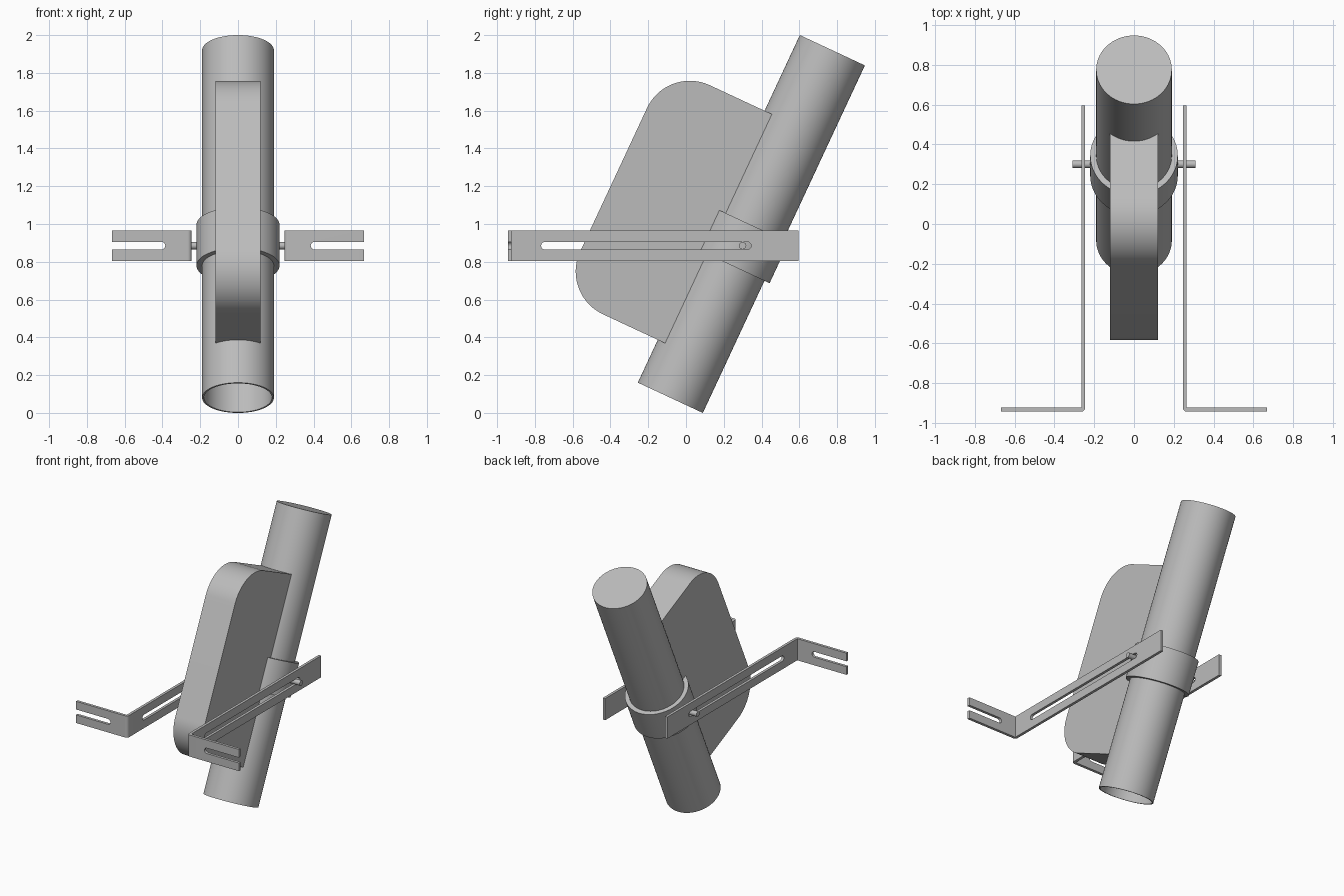
import bpy, bmesh
from math import radians, sin, cos, pi
from mathutils import Matrix, Vector

if "Cube" in bpy.data.objects:
    bpy.data.objects.remove(bpy.data.objects["Cube"])

grey = bpy.data.materials.new("plain grey")
grey.use_nodes = True
grey.diffuse_color = (0.5, 0.5, 0.5, 1)
grey.node_tree.nodes["Principled BSDF"].inputs["Base Color"].default_value = (0.5, 0.5, 0.5, 1)

# Tilted frame shared by the tube, collar and fin
TILT = Matrix.Translation((0, -0.083, 0.08)) @ Matrix.Rotation(radians(-25), 4, "X")
TUBE_R, TUBE_LEN = 0.19, 2.03
SLOT_Z, SLOT_R = 0.885, 0.02


def finish(name, bm, matrix=Matrix()):
    bmesh.ops.remove_doubles(bm, verts=bm.verts, dist=1e-5)
    bmesh.ops.recalc_face_normals(bm, faces=bm.faces)
    bm.transform(matrix)
    mesh = bpy.data.meshes.new(name)
    bm.to_mesh(mesh)
    bm.free()
    mesh.materials.append(grey)
    obj = bpy.data.objects.new(name, mesh)
    bpy.context.collection.objects.link(obj)
    return obj


def select(obj):
    bpy.ops.object.select_all(action="DESELECT")
    obj.select_set(True)
    bpy.context.view_layer.objects.active = obj


def smooth(obj):
    select(obj)
    bpy.ops.object.shade_smooth_by_angle(angle=radians(30))


def lathe(name, profile, matrix):
    """Revolve (radius, height) points around local z."""
    bm = bmesh.new()
    verts = [bm.verts.new((r, 0, z)) for r, z in profile]
    edges = [bm.edges.new(pair) for pair in zip(verts, verts[1:])]
    bmesh.ops.spin(bm, geom=verts + edges, axis=(0, 0, 1), cent=(0, 0, 0),
                   steps=72, angle=2 * pi, use_merge=True)
    return finish(name, bm, matrix)


def prism(name, outline, offset, matrix=Matrix()):
    """Extrude a closed outline of 3D points by an offset."""
    bm = bmesh.new()
    face = bm.faces.new([bm.verts.new(p) for p in outline])
    top = bmesh.ops.extrude_face_region(bm, geom=[face])["geom"]
    bmesh.ops.translate(bm, vec=offset,
                        verts=[v for v in top if isinstance(v, bmesh.types.BMVert)])
    return finish(name, bm, matrix)


def arc(cx, cy, r, start, end, steps=12):
    angles = [radians(start + (end - start) * i / steps) for i in range(steps + 1)]
    return [(cx + r * cos(a), cy + r * sin(a)) for a in angles]


def cut(obj, cutter):
    cutter.hide_render = True
    mod = obj.modifiers.new("cut", "BOOLEAN")
    mod.operation, mod.solver, mod.object = "DIFFERENCE", "EXACT", cutter
    select(obj)
    bpy.ops.object.modifier_apply(modifier=mod.name)
    bpy.data.objects.remove(cutter)


def mirror(obj):
    obj.modifiers.new("mirror", "MIRROR").use_clip = False
    smooth(obj)


# Main tube: closed at the top, open at the bottom
inner = TUBE_R - 0.01
smooth(lathe("main_tube", [(0, TUBE_LEN), (TUBE_R, TUBE_LEN), (TUBE_R, 0), (inner, 0),
                           (inner, TUBE_LEN - 0.01), (0, TUBE_LEN - 0.01)], TILT))

# Collar around the tube
low, high = 0.772, 1.01
smooth(lathe("collar", [(0.187, low), (0.22, low), (0.22, high), (0.187, high), (0.187, low)], TILT))

# Rounded fin on the front of the tube, trimmed to the tube wall
f_low, f_high, depth, r = 0.25, 1.588, 0.76, 0.25
side = [(0.1, f_low)] + arc(depth - r, f_low + r, r, -90, 0, 24)
side += arc(depth - r, f_high - r, r, 0, 90, 24) + [(0.1, f_high)]
fin = prism("front_fin", [(-0.12, -f, t) for f, t in side], (0.24, 0, 0), TILT)
cut(fin, lathe("fin_cutter", [(0, -0.1), (0.186, -0.1), (0.186, 2.2), (0, 2.2)], TILT))
smooth(fin)

# Bent bracket: long arm plus outward flange, mirrored to both sides
x0, x1, y0, y1 = 0.245, 0.265, -0.943, -0.923
plan = [(x1, 0.595), (x0, 0.595)] + arc(x0 + 0.022, y0 + 0.022, 0.022, 180, 270)
plan += [(0.667, y0), (0.667, y1), (x1, y1)]
bracket = prism("slotted_bracket", [(x, y, 0.805) for x, y in plan], (0, 0, 0.16))

# Arm slot with round ends, flange slot open at its outer end
arm = arc(0.325, SLOT_Z, SLOT_R, -90, 90) + arc(-0.747, SLOT_Z, SLOT_R, 90, 270)
cut(bracket, prism("arm_slot_cutter", [(0.2, y, z) for y, z in arm], (0.12, 0, 0)))
flange = arc(0.405, SLOT_Z, SLOT_R, 90, 270) + [(0.8, SLOT_Z - SLOT_R), (0.8, SLOT_Z + SLOT_R)]
cut(bracket, prism("flange_slot_cutter", [(x, -1, z) for x, z in flange], (0, 0.12, 0)))
mirror(bracket)

# Pivot pins from the collar through the arm slots
pin = prism("pivot_pin", [(0.2, y, z) for y, z in arc(0.3, SLOT_Z, 0.019, 0, 345, 23)], (0.108, 0, 0))
mirror(pin)
